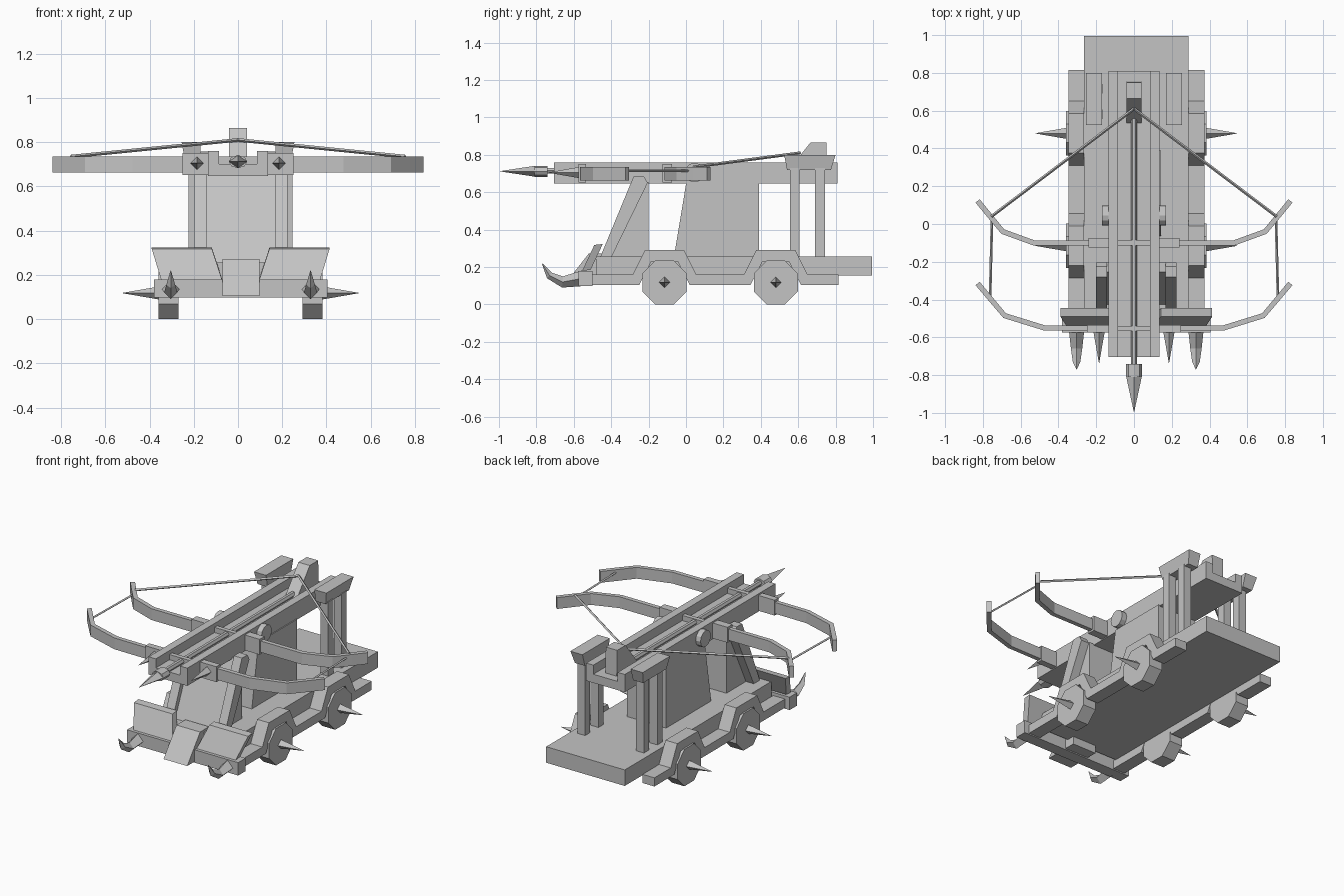
import bpy, bmesh, math
from mathutils import Vector

if "Cube" in bpy.data.objects:
    bpy.data.objects.remove(bpy.data.objects["Cube"])

CX = 0.012  # centre line of the carriage

wood = bpy.data.materials.new("plain grey")
wood.diffuse_color = (0.55, 0.55, 0.55, 1)
wood.use_nodes = True
wood.node_tree.nodes["Principled BSDF"].inputs["Base Color"].default_value = wood.diffuse_color


def loft(name, rings):
    """Solid through a list of equal-length rings, capped at both ends."""
    bm = bmesh.new()
    vs = [[bm.verts.new(p) for p in ring] for ring in rings]
    n = len(rings[0])
    for a, b in zip(vs, vs[1:]):
        for i in range(n):
            j = (i + 1) % n
            bm.faces.new((a[i], a[j], b[j], b[i]))
    bm.faces.new(vs[0])
    bm.faces.new(vs[-1][::-1])
    bmesh.ops.remove_doubles(bm, verts=bm.verts, dist=1e-5)
    bmesh.ops.recalc_face_normals(bm, faces=bm.faces)
    me = bpy.data.meshes.new(name)
    bm.to_mesh(me)
    bm.free()
    me.materials.append(wood)
    ob = bpy.data.objects.new(name, me)
    bpy.context.collection.objects.link(ob)
    return ob


def side_prism(name, yz, x0, x1):
    return loft(name, [[(x, y, z) for y, z in yz] for x in (x0, x1)])


def box(name, x0, x1, y0, y1, z0, z1):
    return side_prism(name, [(y0, z0), (y1, z0), (y1, z1), (y0, z1)], x0, x1)


def tube(name, pts, radii, sides=4, squash=1.0):
    """Tapered tube along points; squash scales its height."""
    pts = [Vector(p) for p in pts]
    rings = []
    for i, (p, r) in enumerate(zip(pts, radii)):
        t = (pts[min(i + 1, len(pts) - 1)] - pts[max(i - 1, 0)]).normalized()
        u = t.cross(Vector((0, 0, 1))).normalized()
        v = u.cross(t)
        r = max(r, 0.001)
        rings.append([p + u * (r * math.cos(k * math.tau / sides))
                      + v * (r * squash * math.sin(k * math.tau / sides))
                      for k in range(sides)])
    return loft(name, rings)


def bow(name, half, thick, z0, z1):
    """Flat bow swept along a mirrored half outline."""
    path = [Vector((-x, y)) for x, y in reversed(half)] + [Vector(p) for p in half]
    left, right = [], []
    for i, p in enumerate(path):
        t = (path[min(i + 1, len(path) - 1)] - path[max(i - 1, 0)]).normalized()
        n = Vector((-t.y, t.x)) * thick / 2
        left.append(p + n)
        right.append(p - n)
    outline = left + right[::-1]
    return loft(name, [[(p.x, p.y, z) for p in outline] for z in (z0, z1)])


# Deck
box("deck", CX - 0.277, CX + 0.277, -0.48, 0.995, 0.155, 0.257)

# Side rails with raised arches over the wheels
WHEEL_Y = (-0.115, 0.48)
top, low = [(-0.54, 0.16)], [(-0.54, 0.105)]
for wy in WHEEL_Y:
    top += [(wy - 0.17, 0.16), (wy - 0.105, 0.29), (wy + 0.105, 0.29), (wy + 0.17, 0.16)]
    low += [(wy - 0.135, 0.105), (wy - 0.07, 0.23), (wy + 0.07, 0.23), (wy + 0.135, 0.105)]
top.append((0.815, 0.16))
low.append((0.815, 0.105))

for s, side in ((-1, "left"), (1, "right")):
    def X(d):
        return CX + s * d

    side_prism(f"rail_{side}", top + low[::-1], X(0.277), X(0.36))

    # Octagonal wheels with hub spikes
    for wy, end in zip(WHEEL_Y, ("front", "rear")):
        R = 0.1175 / math.cos(math.pi / 8)
        octagon = [(wy + R * math.cos((k + .5) * math.pi / 4),
                    0.1175 + R * math.sin((k + .5) * math.pi / 4)) for k in range(8)]
        side_prism(f"{end}_wheel_{side}", octagon, X(0.28), X(0.371))
        tube(f"{end}_hub_spike_{side}", [(X(0.365), wy, 0.118), (X(0.533), wy, 0.118)], [0.03, 0])

    # Curved ram hooks
    hx = X(0.316)
    tube(f"hook_{side}", [(hx, -0.55, 0.14), (hx, -0.66, 0.12), (hx, -0.73, 0.155), (hx, -0.77, 0.22)],
         [0.042, 0.03, 0.02, 0])

    # Slanted front shields
    def shield_ring(xa, xb, y, z):
        return [(X(xa), y, z), (X(xb), y, z), (X(xb), y + 0.045, z + 0.005), (X(xa), y + 0.045, z + 0.005)]
    loft(f"shield_{side}", [shield_ring(0.085, 0.36, -0.555, 0.18), shield_ring(0.13, 0.402, -0.49, 0.318)])

    # Leaning front struts
    side_prism(f"front_strut_{side}",
               [(-0.46, 0.25), (-0.40, 0.25), (-0.205, 0.65), (-0.225, 0.685), (-0.28, 0.685)],
               X(0.155), X(0.212))

    # Rear posts and flared cap
    for i, y in enumerate((0.555, 0.69)):
        box(f"rear_post_{side}_{i + 1}", X(0.18), X(0.235), y, y + 0.052, 0.25, 0.73)

    def cap_ring(xa, xb, y0, y1, z):
        return [(s * xa, y0, z), (s * xb, y0, z), (s * xb, y1, z), (s * xa, y1, z)]
    loft(f"post_cap_{side}", [cap_ring(0.17, 0.24, 0.54, 0.775, 0.72),
                              cap_ring(0.17, 0.255, 0.525, 0.80, 0.80)])

    # Bow sockets, front spikes and pivot discs
    box(f"front_socket_{side}", s * 0.13, s * 0.25, -0.575, -0.535, 0.652, 0.75)
    box(f"rear_socket_{side}", s * 0.13, s * 0.24, -0.125, -0.075, 0.652, 0.75)
    tube(f"socket_spike_{side}", [(s * 0.185, -0.57, 0.705), (s * 0.185, -0.735, 0.705)], [0.03, 0])
    disc = [(0.045 + 0.052 * math.cos(k * math.tau / 12), 0.705 + 0.052 * math.sin(k * math.tau / 12))
            for k in range(12)]
    side_prism(f"pivot_disc_{side}", disc, s * 0.13, s * 0.17)

    # Bow strings
    tube(f"string_{side}", [(s * 0.755, 0.04, 0.735), (0, 0.61, 0.81)], [0.008, 0.008])
    tube(f"link_string_{side}", [(s * 0.762, -0.39, 0.715), (s * 0.752, 0.02, 0.715)], [0.007, 0.007])

    # Trough walls
    box(f"trough_wall_{side}", s * 0.086, s * 0.136, -0.705, 0.81, 0.647, 0.76)

# Front crossbeam and ramp
box("crossbeam", CX - 0.392, CX + 0.392, -0.575, -0.50, 0.098, 0.18)
side_prism("ramp", [(-0.65, 0.105), (-0.52, 0.272), (-0.43, 0.272), (-0.43, 0.105)], CX - 0.082, CX + 0.085)

# Support blocks under the trough
side_prism("front_tower", [(-0.43, 0.25), (-0.20, 0.25), (-0.20, 0.655), (-0.255, 0.655)], CX - 0.157, CX + 0.157)
side_prism("rear_tower", [(-0.065, 0.25), (0.39, 0.25), (0.39, 0.655), (0.002, 0.655)], CX - 0.145, CX + 0.13)

# Trough floor, trigger and bolt
box("trough_floor", -0.088, 0.088, -0.705, 0.81, 0.647, 0.702)
side_prism("trigger", [(0.53, 0.695), (0.665, 0.865), (0.75, 0.865), (0.755, 0.695)], -0.04, 0.04)
tube("bolt_shaft", [(0, 0.57, 0.715), (0, -0.76, 0.715)], [0.017, 0.017], 6)
tube("bolt_collar", [(0, -0.74, 0.712), (0, -0.81, 0.712)], [0.042, 0.042], 8, 0.7)
tube("bolt_tip", [(0, -0.805, 0.712), (0, -0.995, 0.712)], [0.042, 0], 4, 0.7)

# Bows
bow("front_bow", [(0.13, -0.553), (0.475, -0.55), (0.685, -0.485), (0.765, -0.39), (0.828, -0.315)], 0.028, 0.663, 0.735)
bow("rear_bow", [(0.13, -0.1), (0.53, -0.1), (0.695, -0.04), (0.765, 0.045), (0.828, 0.122)], 0.028, 0.663, 0.735)
